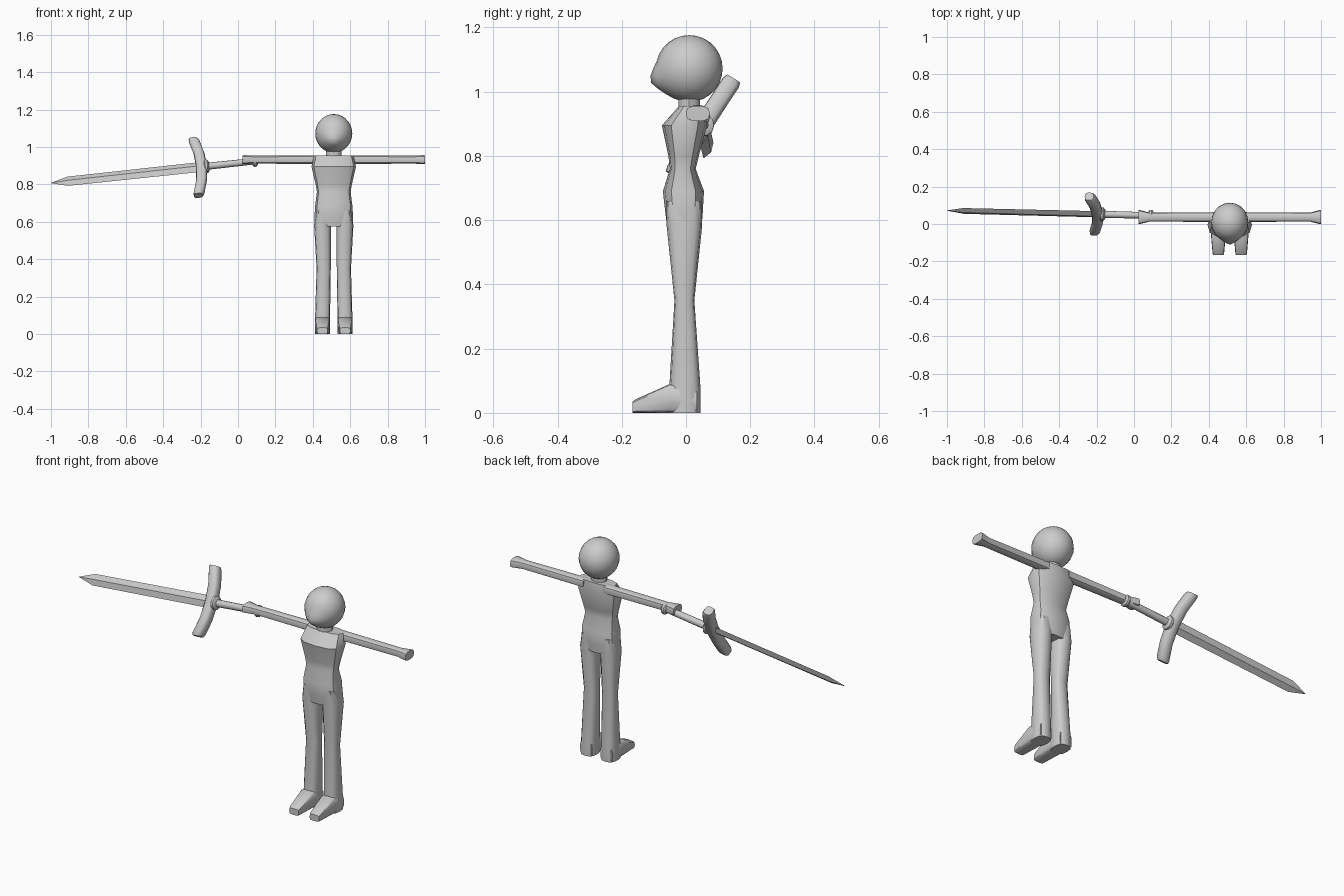
import bpy, bmesh, math
from mathutils import Vector as V

if "Cube" in bpy.data.objects:
    bpy.data.objects.remove(bpy.data.objects["Cube"])

grey = bpy.data.materials.new("plain grey")
grey.diffuse_color = (0.6, 0.6, 0.6, 1)
grey.use_nodes = True
grey.node_tree.nodes["Principled BSDF"].inputs["Base Color"].default_value = grey.diffuse_color
CX = 0.512  # middle of the figure
X, Y, Z = V((1, 0, 0)), V((0, 1, 0)), V((0, 0, 1))


def finish(name, bm):
    bmesh.ops.recalc_face_normals(bm, faces=bm.faces[:])
    me = bpy.data.meshes.new(name)
    bm.to_mesh(me)
    bm.free()
    me.materials.append(grey)
    ob = bpy.data.objects.new(name, me)
    bpy.context.collection.objects.link(ob)
    return ob


def loft(name, rings, n=10, power=2.0, turn=0.0):
    """Skin superellipse rings given as (centre, half axis a, half axis b)."""
    bm = bmesh.new()
    loops = []
    for c, a, b in rings:
        loop = []
        for i in range(n):
            t = 2 * math.pi * (i + turn) / n
            ct, st = math.cos(t), math.sin(t)
            p = math.copysign(abs(ct) ** (2 / power), ct)
            q = math.copysign(abs(st) ** (2 / power), st)
            loop.append(bm.verts.new(c + a * p + b * q))
        loops.append(loop)
    for l0, l1 in zip(loops, loops[1:]):
        for i in range(n):
            j = (i + 1) % n
            bm.faces.new((l0[i], l0[j], l1[j], l1[i]))
    bm.faces.new(loops[0])
    bm.faces.new(loops[-1])
    return finish(name, bm)


def upright(x, hx, y0, y1, z):
    return V((x, (y0 + y1) / 2, z)), X * hx, Y * (y1 - y0) / 2


# torso and neck
torso = [(0.575, 0.100, -0.058, 0.048), (0.62, 0.104, -0.064, 0.052),
         (0.69, 0.099, -0.072, 0.056), (0.76, 0.090, -0.050, 0.030),
         (0.80, 0.097, -0.055, 0.040), (0.895, 0.119, -0.075, 0.066),
         (0.955, 0.105, -0.022, 0.058)]
loft("torso", [upright(CX, hx, a, b, z) for z, hx, a, b in torso], 12, 2.6)
loft("neck", [upright(CX, 0.042, -0.025, 0.045, z) for z in (0.93, 0.99)], 10)

# head: a sphere with the lower face pulled out to a pointed chin
bm = bmesh.new()
bmesh.ops.create_uvsphere(bm, u_segments=20, v_segments=14, radius=1)
for v in bm.verts:
    x, y, z = v.co
    if y < 0:
        side = max(0, 1 - abs(x) / 0.75)
        level = max(0, 1 - abs(z + 0.4) / 0.55)
        y *= 1 + 0.28 * side * level
    v.co = (CX + x * 0.099, 0.01 + y * 0.104, 1.072 + z * 0.104)
finish("head", bm)

leg = [(0.66, 0.058, 0.036, -0.062, 0.048), (0.58, 0.060, 0.045, -0.060, 0.050),
       (0.35, 0.054, 0.038, -0.036, 0.026), (0.08, 0.060, 0.040, -0.052, 0.045),
       (0.0, 0.061, 0.040, -0.052, 0.045)]
for s, side in ((-1, "right"), (1, "left")):
    # leg and wedge-shaped foot
    loft(side + "_leg", [upright(CX + s * x, hx, a, b, z) for z, x, hx, a, b in leg],
         12, 2.8)
    loft(side + "_foot", [(V((CX + s * 0.061, y, h / 2)), X * hx, Z * h / 2)
                          for y, hx, h in ((0.035, 0.036, 0.07), (-0.05, 0.040, 0.09),
                                           (-0.157, 0.031, 0.042), (-0.167, 0.028, 0.034))],
         12, 5)
    # arm ending in a flared flat hand
    loft(side + "_arm", [(V((CX + s * x, 0.037, 0.932)), Y * ry, Z * rz)
                         for x, ry, rz in ((0.06, 0.026, 0.024), (0.43, 0.024, 0.022),
                                           (0.475, 0.036, 0.025), (0.488, 0.038, 0.024))],
         10, 2.8)

# sword: all parts sit on one sloping axis
start, tip = V((0.10, 0.045, 0.925)), V((-1.0, 0.072, 0.807))
d = (tip - start).normalized()
u = V((0, 0.53, 0.85))
u = (u - d * u.dot(d)).normalized()  # along guard and blade width
w = d.cross(u)                       # across the flat of the blade
total = (tip - start).length


def along(name, profile, n=12):
    loft(name, [(start + d * t, u * ru, w * rw) for t, ru, rw in profile], n)


along("blade", [(0.28, 0.031, 0.013), (total - 0.09, 0.029, 0.010),
                (total, 0.001, 0.001)], 4)
along("grip", [(0.0, 0.017, 0.017), (0.30, 0.019, 0.019)])
for name, t, r in (("pommel_ring", 0.01, 0.030), ("collar_ring", 0.27, 0.036)):
    along(name, [(t - 0.014, r * 0.7, r * 0.7), (t - 0.006, r, r),
                 (t + 0.006, r, r), (t + 0.014, r * 0.7, r * 0.7)])

# crossguard curving towards the tip
mid = start + d * 0.296
guard = []
for k in (-1, -0.92, -0.5, 0, 0.5, 0.92, 1):
    r = 0.024 if abs(k) == 1 else 0.029
    guard.append((mid + u * 0.178 * k + d * 0.032 * k * k, w * r, d * r))
loft("crossguard", guard, 12, 3)

bpy.ops.object.select_all(action='SELECT')
bpy.context.view_layer.objects.active = bpy.data.objects["torso"]
bpy.ops.object.shade_smooth_by_angle(angle=math.radians(40))
